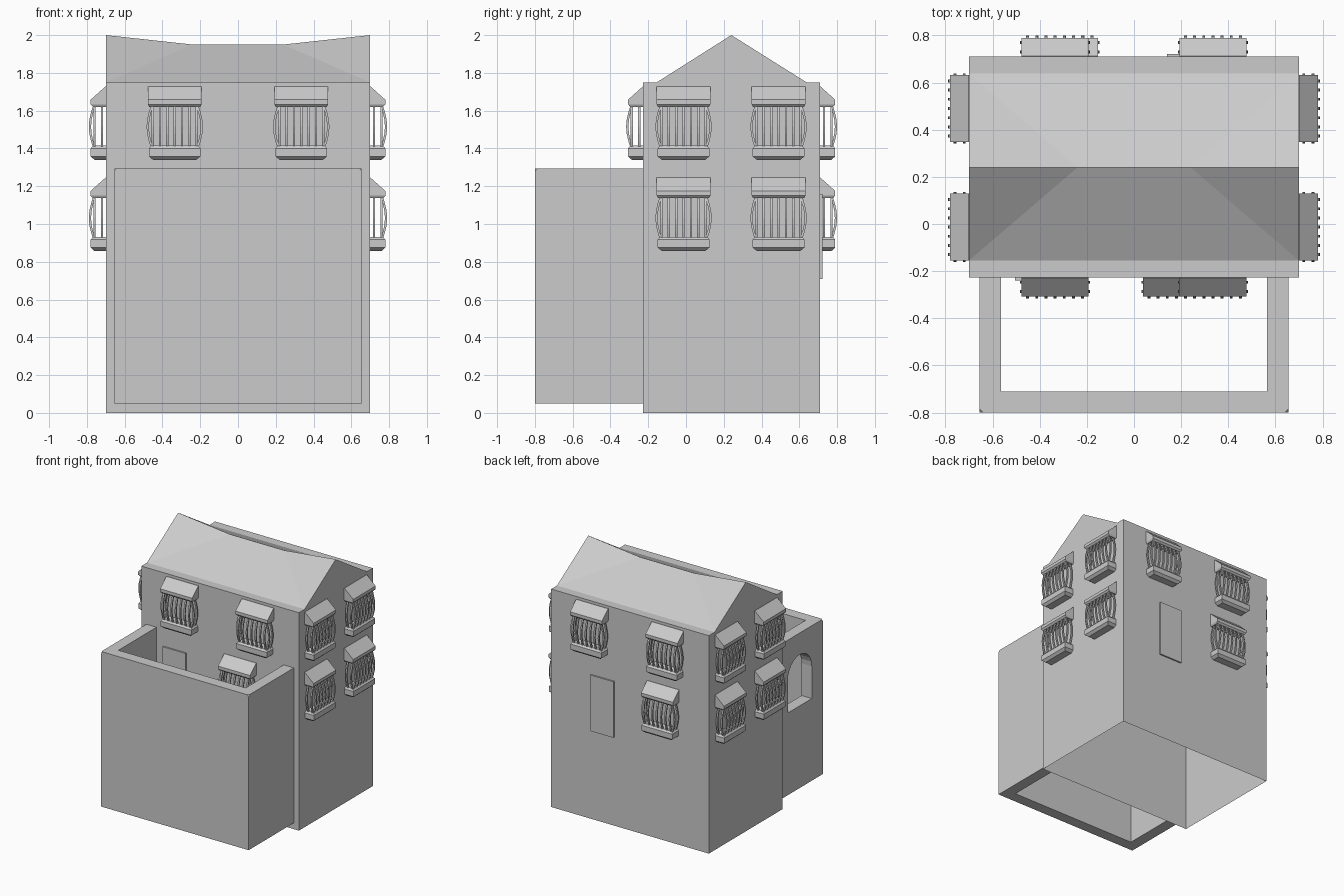
import bpy, bmesh, math
from mathutils import Matrix, Vector

if "Cube" in bpy.data.objects:
    bpy.data.objects.remove(bpy.data.objects["Cube"])


def finish(name, bm):
    bmesh.ops.recalc_face_normals(bm, faces=bm.faces)
    me = bpy.data.meshes.new(name)
    bm.to_mesh(me)
    bm.free()
    ob = bpy.data.objects.new(name, me)
    bpy.context.collection.objects.link(ob)
    return ob


def loft(bm, rings):
    # closed skin through rings of equal length
    vs = [[bm.verts.new(p) for p in r] for r in rings]
    n = len(vs[0])
    for a, b in zip(vs, vs[1:]):
        for i in range(n):
            bm.faces.new((a[i], a[(i + 1) % n], b[(i + 1) % n], b[i]))
    bm.faces.new(vs[0][::-1])
    bm.faces.new(vs[-1])


def box(name, x0, x1, y0, y1, z0, z1, open_bottom=False):
    bm = bmesh.new()
    rect = [(x0, y0), (x1, y0), (x1, y1), (x0, y1)]
    loft(bm, [[(x, y, z) for x, y in rect] for z in (z0, z1)])
    if open_bottom:
        low = [f for f in bm.faces if all(v.co.z == z0 for v in f.verts)]
        bmesh.ops.delete(bm, geom=low, context='FACES_ONLY')
    return finish(name, bm)


FRONT, BACK, SIDE = -0.227, 0.71, 0.70

# House shell, open underneath
box("house_walls", -SIDE, SIDE, FRONT, BACK, 0, 1.75, open_bottom=True)

# Sagging gable roof
bm = bmesh.new()
front, ridge, back = [[bm.verts.new(p) for p in row] for row in (
    [(-SIDE, -0.155, 1.75), (SIDE, -0.155, 1.75)],
    [(-SIDE, 0.24, 2.0), (-0.24, 0.24, 1.95), (0.24, 0.24, 1.95), (SIDE, 0.24, 2.0)],
    [(-SIDE, 0.638, 1.75), (SIDE, 0.638, 1.75)])]
for e in (front, back):
    bm.faces.new((e[0], e[1], ridge[2], ridge[1]))
    bm.faces.new((e[0], ridge[1], ridge[0]))
    bm.faces.new((e[1], ridge[3], ridge[2]))
for i, j in ((0, 0), (1, 3)):
    bm.faces.new((front[i], back[i], ridge[j]))
finish("roof", bm)

# Courtyard wall: U-shaped plan with nipped front top corners
bm = bmesh.new()
plan = [(-0.655, FRONT), (-0.655, -0.8), (0.655, -0.8), (0.655, FRONT),
        (0.565, FRONT), (0.565, -0.71), (-0.565, -0.71), (-0.565, FRONT)]
loft(bm, [[(x, y, z) for x, y in plan] for z in (0.05, 1.295)])
corners = [v for v in bm.verts if v.co.z > 1.2 and v.co.y < -0.79]
bmesh.ops.bevel(bm, geom=corners, offset=0.015, segments=1, affect='VERTICES')
yard = finish("courtyard_wall", bm)

# Arched opening through the left courtyard wall
bm = bmesh.new()
yc, r, spring = -0.508, 0.152, 0.97
arch = [(yc - r, 0.71), (yc + r, 0.71)]
arch += [(yc + r * math.cos(math.pi * i / 12), spring + r * math.sin(math.pi * i / 12))
         for i in range(13)]
loft(bm, [[(x, y, z) for y, z in arch] for x in (-0.75, -0.5)])
cutter = finish("arch_cutter", bm)
cutter.hide_render = True
mod = yard.modifiers.new("arch", 'BOOLEAN')
mod.object = cutter
mod.solver = 'EXACT'
bpy.context.view_layer.objects.active = yard
bpy.ops.object.modifier_apply(modifier=mod.name)
bpy.data.objects.remove(cutter)

# Doors, front and back
box("front_door", -0.505, -0.30, FRONT - 0.012, FRONT + 0.002, 0.71, 1.16)
box("back_door", 0.14, 0.345, BACK - 0.002, BACK + 0.012, 0.71, 1.16)


def slab(bm, levels):
    # stacked rectangles against the wall: (z, half width, depth)
    loft(bm, [[(-w, 0, z), (-w, -d, z), (w, -d, z), (w, 0, z)] for z, w, d in levels])


def bar(bm, base, out):
    # square bar bowing outwards between sill and hood
    t = 0.006
    rings = []
    for i in range(7):
        k = i / 6
        c = Vector((base[0], base[1], 0.06 + 0.23 * k)) + Vector(out) * (0.024 * math.sin(math.pi * k))
        rings.append([c + Vector((sx * t, sy * t, 0)) for sx, sy in ((-1, -1), (1, -1), (1, 1), (-1, 1))])
    loft(bm, rings)


# Barred window, built once facing -y with its wall at y = 0
bm = bmesh.new()
slab(bm, [(0.0, 0.115, 0.06), (0.018, 0.137, 0.08), (0.06, 0.137, 0.08), (0.075, 0.125, 0.068)])
slab(bm, [(0.28, 0.135, 0.068), (0.293, 0.142, 0.08), (0.318, 0.142, 0.08), (0.388, 0.142, 0.002)])
for i in range(7):
    bar(bm, (-0.117 + 0.039 * i, -0.06, 0), (0, -1, 0))
for s in (-1, 1):
    for d in (0.02, 0.06):
        bar(bm, (s * 0.119, -d, 0), (s, 0, 0))
master = finish("window_master", bm)


def window(name, x, y, z, turn):
    ob = bpy.data.objects.new(name, master.data)
    ob.matrix_world = Matrix.Translation((x, y, z)) @ Matrix.Rotation(math.radians(turn), 4, 'Z')
    bpy.context.collection.objects.link(ob)


LOW, HIGH = 0.857, 1.34
for x, z in ((-0.335, HIGH), (0.335, HIGH), (0.18, LOW)):
    window("front_window", x, FRONT, z, 0)
for x, z in ((-0.335, HIGH), (0.335, HIGH), (-0.295, LOW)):
    window("back_window", x, BACK, z, 180)
for y in (-0.013, 0.49):
    for z in (LOW, HIGH):
        window("right_window", SIDE, y, z, 90)
        window("left_window", -SIDE, y, z, -90)
bpy.data.objects.remove(master)
